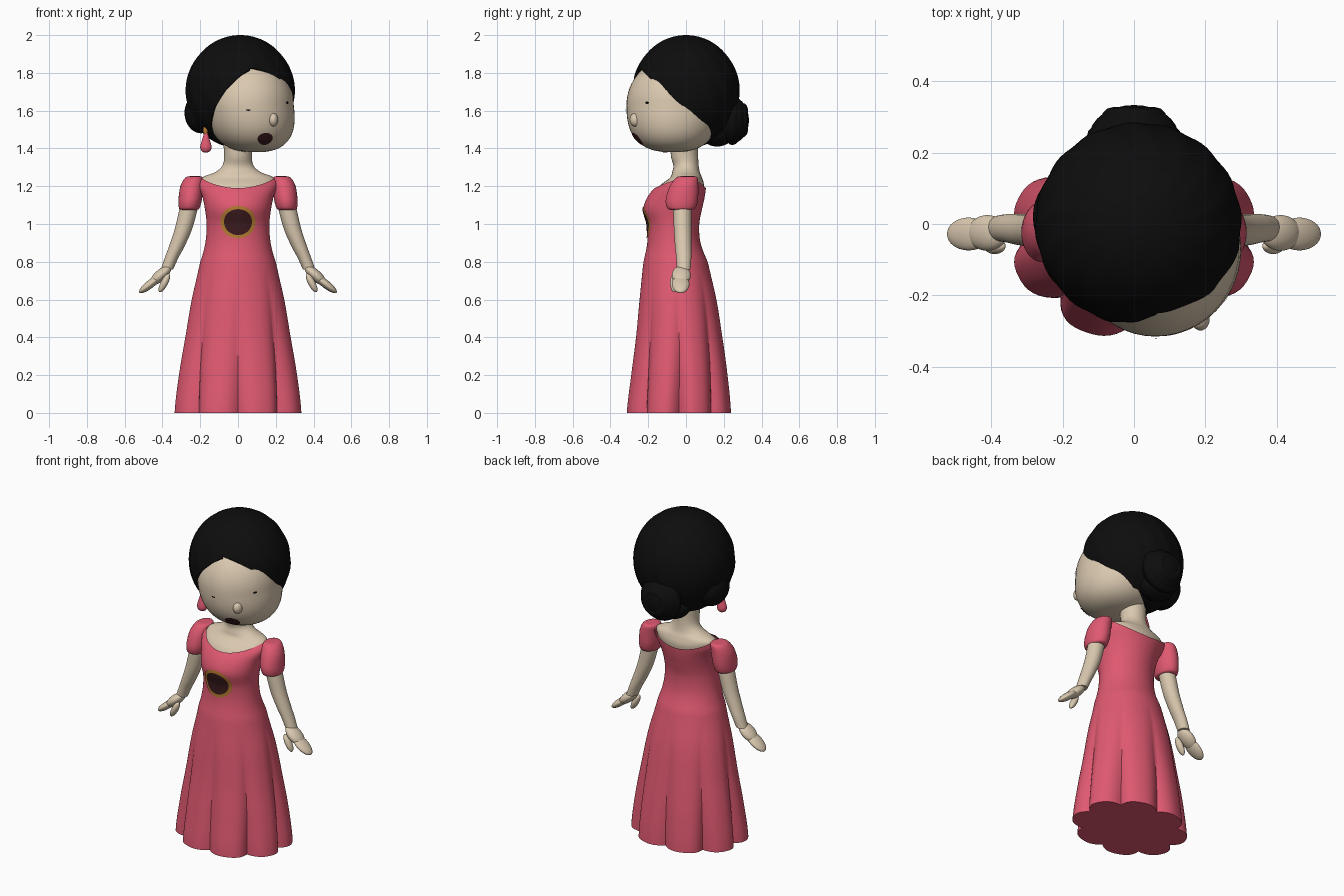
import bpy, bmesh
from math import sin, cos, pi, radians, atan2, asin
from mathutils import Matrix, Vector

cube = bpy.data.objects.get("Cube")
if cube:
    bpy.data.objects.remove(cube, do_unlink=True)


def material(name, r, g, b):
    m = bpy.data.materials.new(name)
    m.diffuse_color = (r, g, b, 1)
    m.use_nodes = True
    bsdf = m.node_tree.nodes["Principled BSDF"]
    bsdf.inputs["Base Color"].default_value = (r, g, b, 1)
    bsdf.inputs["Roughness"].default_value = 0.8
    return m


SKIN = material("skin", 0.70, 0.58, 0.43)
PINK = material("rose pink", 0.74, 0.10, 0.165)
BLACK = material("hair black", 0.004, 0.004, 0.004)
MAROON = material("dark maroon", 0.045, 0.011, 0.013)
GOLD = material("gold", 0.46, 0.20, 0.03)


def finish(name, bm, *mats):
    bmesh.ops.recalc_face_normals(bm, faces=bm.faces)
    me = bpy.data.meshes.new(name)
    bm.to_mesh(me)
    bm.free()
    ob = bpy.data.objects.new(name, me)
    bpy.context.collection.objects.link(ob)
    for m in mats:
        me.materials.append(m)
    bpy.ops.object.select_all(action="DESELECT")
    ob.select_set(True)
    bpy.context.view_layer.objects.active = ob
    bpy.ops.object.shade_smooth_by_angle(angle=radians(50))
    return ob


def grid(name, f, mat, nu=32, nv=24, caps=True):
    """Closed skin around the z axis from f(angle, v)."""
    bm = bmesh.new()
    rows = [[bm.verts.new(f(2 * pi * i / nu, j / nv)) for i in range(nu)]
            for j in range(nv + 1)]
    for a, b in zip(rows, rows[1:]):
        for i in range(nu):
            k = (i + 1) % nu
            bm.faces.new((a[i], a[k], b[k], b[i]))
    if caps:
        bm.faces.new(rows[0])
        bm.faces.new(rows[-1])
    return finish(name, bm, mat)


def spline(rings, k):
    """Smooth in-between ring at position k of a list of rings."""
    i = min(int(k), len(rings) - 2)
    t = k - i
    p0, p1 = rings[max(i - 1, 0)], rings[i]
    p2, p3 = rings[i + 1], rings[min(i + 2, len(rings) - 1)]
    return [0.5 * (2 * b + (c - a) * t + (2 * a - 5 * b + 4 * c - d) * t * t
                   + (3 * b - a - 3 * c + d) * t ** 3)
            for a, b, c, d in zip(p0, p1, p2, p3)]


def loft(name, rings, mat, side=1):
    """Rings are x, y, z, x radius, y radius."""
    def f(a, v):
        x, y, z, rx, ry = spline(rings, v * (len(rings) - 1))
        return (side * (x + rx * cos(a)), y + ry * sin(a), z)
    return grid(name, f, mat)


def ellipsoid(name, loc, size, mat, turn=0, side=1):
    bm = bmesh.new()
    bmesh.ops.create_uvsphere(bm, u_segments=32, v_segments=20, radius=1)
    m = (Matrix.Translation((loc[0] * side, loc[1], loc[2]))
         @ Matrix.Rotation(radians(turn) * side, 4, "Y")
         @ Matrix.Diagonal((*size, 1)))
    bmesh.ops.transform(bm, matrix=m, verts=bm.verts)
    return finish(name, bm, mat)


def patch(name, surface, angle, z, w, h, radius, mats, split=1.0):
    """Thin oval decal that follows a surface; the rim past split gets mats[1]."""
    bm = bmesh.new()
    n, radii = 32, [0.02, 0.35, 0.65, split * 0.999, 1.0]
    rows = [[bm.verts.new(surface(angle + asin(w * r * cos(2 * pi * i / n) / radius),
                                  z + h * r * sin(2 * pi * i / n), 0.005))
             for i in range(n)] for r in radii]
    bm.faces.new(rows[0])
    for j in range(len(rows) - 1):
        for i in range(n):
            k = (i + 1) % n
            f = bm.faces.new((rows[j][i], rows[j][k], rows[j + 1][k], rows[j + 1][i]))
            f.material_index = int(j == 3 and len(mats) > 1)
    return finish(name, bm, *mats)


# Gown: height, half width, front, back
GOWN = [(0, .35, -.325, .25), (.2, .325, -.30, .23), (.4, .288, -.272, .20),
        (.6, .25, -.25, .165), (.8, .20, -.225, .115), (.9, .173, -.205, .077),
        (1.0, .166, -.205, .07), (1.08, .175, -.225, .085), (1.15, .19, -.20, .10),
        (1.21, .213, -.145, .105), (1.26, .20, -.06, .09)]


def gown_point(a, z, grow=0.0):
    i = max(j for j in range(len(GOWN) - 1) if GOWN[j][0] <= z + 1e-6)
    k = i + (z - GOWN[i][0]) / (GOWN[i + 1][0] - GOWN[i][0])
    _, w, front, back = spline(GOWN, k)
    fold = 1 - 0.17 * max(0, 1 - z / 0.75) * (1 - abs(sin(4 * a))) ** 1.5
    return ((w * fold + grow) * cos(a),
            (front + back) / 2 + ((back - front) / 2 * fold + grow) * sin(a), z)


grid("gown", lambda a, v: gown_point(a, v * (1.19 + 0.06 * cos(a) ** 2)),
     PINK, nu=128, nv=60, caps=False)
bm = bmesh.new()
bm.faces.new([bm.verts.new(gown_point(2 * pi * i / 128, 0)) for i in range(128)][::-1])
hem = finish("gown_underside", bm, PINK)
if hem.data.polygons[0].normal.z > 0:
    hem.data.flip_normals()
patch("brooch", gown_point, -pi / 2, 1.01, .092, .086, .17, (MAROON, GOLD), .8)

# Neck and shoulders
loft("neck_and_shoulders", [(0, -.05, 1.12, .165, .13), (0, -.022, 1.2, .195, .117),
     (0, 0, 1.245, .19, .085), (0, 0, 1.275, .12, .073), (0, 0, 1.31, .082, .067),
     (0, -.008, 1.36, .073, .072), (0, -.01, 1.43, .078, .072)], SKIN)

# Sleeves, arms and hands
for side, tag in ((1, "left"), (-1, "right")):
    loft(tag + "_sleeve", [(.225, .01, 1.253, .012, .02), (.232, .005, 1.247, .045, .055),
         (.245, -.01, 1.2, .06, .075), (.253, -.022, 1.13, .062, .085),
         (.258, -.025, 1.085, .055, .075), (.258, -.025, 1.075, .044, .055)], PINK, side)
    loft(tag + "_arm", [(.245, -.02, 1.17, .045, .045), (.262, -.02, 1.08, .048, .048),
         (.29, -.018, .97, .046, .046), (.325, -.015, .88, .041, .043),
         (.352, -.012, .82, .036, .04), (.376, -.012, .76, .033, .036)], SKIN, side)
    ellipsoid(tag + "_palm", (.41, -.025, .728), (.07, .05, .03), SKIN, 41, side)
    ellipsoid(tag + "_fingers", (.463, -.028, .683), (.075, .046, .022), SKIN, 38, side)
    ellipsoid(tag + "_thumb", (.39, -.062, .688), (.055, .022, .019), SKIN, 62, side)


# Head, turned toward its left
def head_point(a, z, grow=0.0):
    t = max(-1, min(1, (z - 1.63) / 0.25))
    p = 2.6 if t < 0 else 2
    r = (1 - abs(t) ** p) ** (1 / p)
    return (.06 + max(0, -t) * .03 + (.235 * r + grow) * cos(a),
            -.07 + (.245 * r + grow) * sin(a), z)


grid("head", lambda a, v: head_point(a, 1.63 - .25 * cos(pi * (.015 + .97 * v))),
     SKIN, nu=48, nv=32)
ellipsoid("nose", (.186, -.266, 1.552), (.026, .032, .036), SKIN)
patch("mouth", head_point, radians(-71), 1.45, .043, .032, .2, (MAROON,))
patch("right_eye", head_point, radians(-92), 1.603, .012, .004, .23, (BLACK,))
patch("left_eye", head_point, radians(-33), 1.642, .012, .006, .23, (BLACK,))

# Hair cap with swept strands, cut along a bent hairline
centre = Vector((.012, 0, 1.7))
bm = bmesh.new()
bmesh.ops.create_uvsphere(bm, u_segments=96, v_segments=64, radius=1)
for v in bm.verts:
    sweep = sin(16 * atan2(v.co.y, v.co.x) + 7 * v.co.z) * (1 - v.co.z ** 2)
    v.co = centre + Vector((v.co.x * .288, v.co.y * .283, v.co.z * .3)) * (1 + .008 * sweep)
bend = .08
bmesh.ops.bisect_plane(bm, geom=bm.verts[:] + bm.edges[:] + bm.faces[:],
                       plane_co=(bend, 0, 0), plane_no=(1, 0, 0))
for sign, normal in ((1, (0, 1, 1)), (-1, (-1, 1, 1))):
    faces = [f for f in bm.faces if (f.calc_center_median().x - bend) * sign > 0]
    edges = {e for f in faces for e in f.edges}
    verts = {v for f in faces for v in f.verts}
    bmesh.ops.bisect_plane(bm, geom=list(verts) + list(edges) + faces,
                           plane_co=(bend, 0, 1.58), plane_no=normal, clear_inner=True)
hair = finish("hair_cap", bm, BLACK)
shell = hair.modifiers.new("thickness", "SOLIDIFY")
shell.thickness = .02
shell.offset = -1

# Side roll over the ear, nape roll and coiled bun
ellipsoid("side_hair_roll", (-.195, .02, 1.588), (.088, .115, .108), BLACK)
ellipsoid("nape_roll", (-.02, .165, 1.485), (.11, .09, .075), BLACK)
ellipsoid("bun", (0, .245, 1.55), (.125, .088, .122), BLACK)
for i, (ring, depth) in enumerate(((.1, .245), (.06, .295))):
    bpy.ops.mesh.primitive_torus_add(location=(0, depth, 1.55), rotation=(pi / 2, 0, 0),
                                     major_radius=ring, minor_radius=.032,
                                     major_segments=40, minor_segments=12)
    coil = bpy.context.object
    coil.name = "bun_coil_%d" % (i + 1)
    coil.data.materials.append(BLACK)
    bpy.ops.object.shade_smooth_by_angle(angle=radians(50))

# Drop earring on the right ear
loft("earring_drop", [(-.17, -.11, 1.378, .008, .008), (-.17, -.11, 1.388, .024, .02),
     (-.17, -.11, 1.41, .03, .024), (-.17, -.11, 1.45, .019, .016),
     (-.17, -.11, 1.49, .007, .007)], PINK)
ellipsoid("earring_hook", (-.172, -.11, 1.495), (.013, .012, .026), GOLD)
